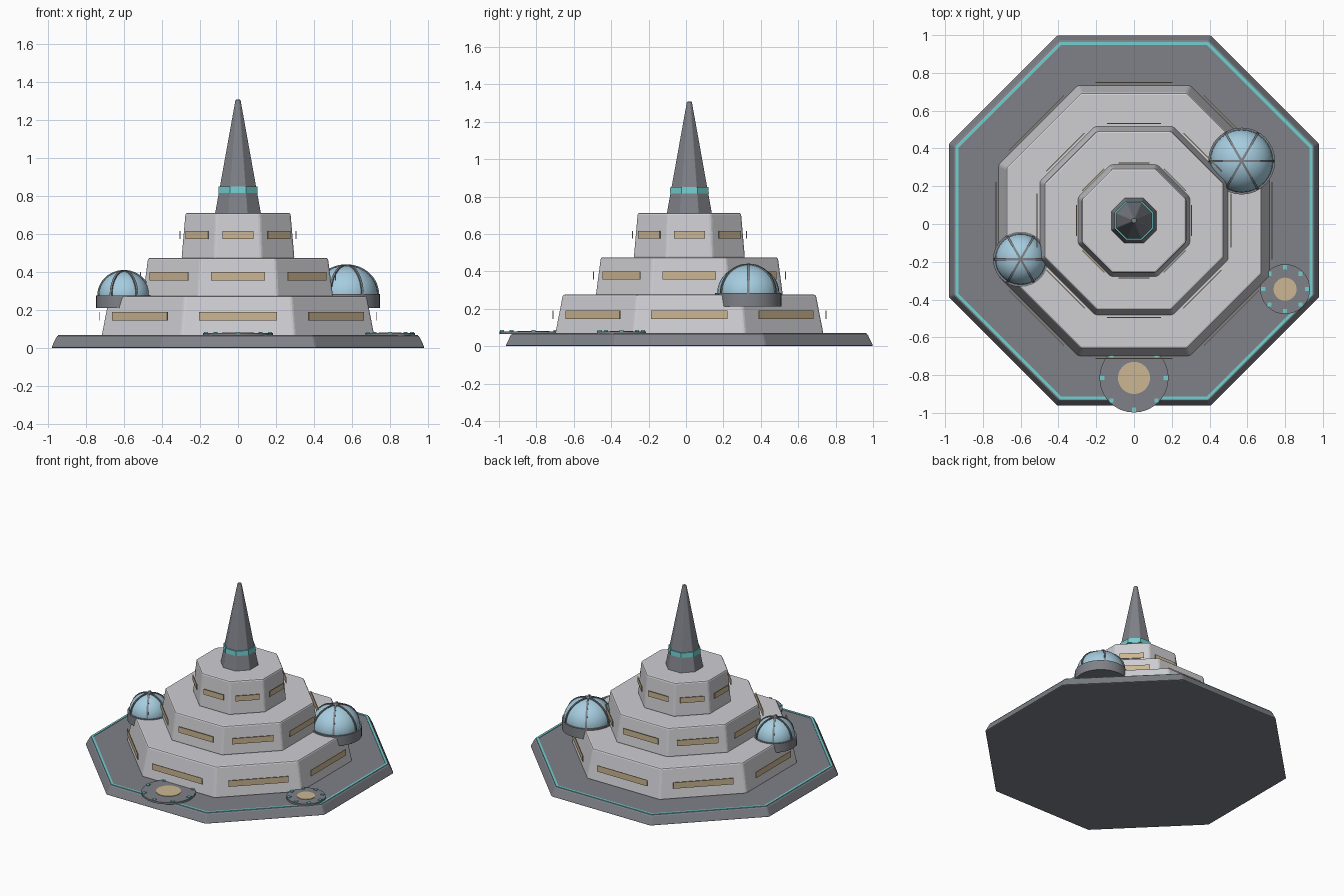
import bpy, bmesh, math
from mathutils import Matrix, Vector

if "Cube" in bpy.data.objects:
    bpy.data.objects.remove(bpy.data.objects["Cube"])

CY = 0.018                       # y of the tower axis
C8 = math.cos(math.pi / 8)


def material(name, rgb):
    m = bpy.data.materials.new(name)
    m.diffuse_color = (*rgb, 1)
    m.use_nodes = True
    m.node_tree.nodes["Principled BSDF"].inputs["Base Color"].default_value = m.diffuse_color
    return m


PALE = material("pale_concrete", (0.62, 0.62, 0.65))
GREY = material("slate_metal", (0.21, 0.22, 0.245))
TEAL = material("teal_light", (0.17, 0.62, 0.63))
TAN = material("warm_tan", (0.60, 0.47, 0.29))
GLASS = material("blue_glass", (0.38, 0.61, 0.74))


def finish(name, bm, mat, smooth=False, bevel=0):
    bmesh.ops.recalc_face_normals(bm, faces=bm.faces)
    me = bpy.data.meshes.new(name)
    bm.to_mesh(me)
    bm.free()
    ob = bpy.data.objects.new(name, me)
    bpy.context.collection.objects.link(ob)
    me.materials.append(mat)
    if bevel:
        mod = ob.modifiers.new("soft_edges", 'BEVEL')
        mod.width = bevel
        mod.segments = 2
        mod.limit_method = 'ANGLE'
    if smooth:
        bpy.ops.object.select_all(action='DESELECT')
        ob.select_set(True)
        bpy.context.view_layer.objects.active = ob
        bpy.ops.object.shade_smooth_by_angle(angle=math.radians(35))
    return ob


def octagon(name, a0, a1, z0, z1, mat, bevel=0):
    """Eight-sided frustum given by its bottom and top apothems."""
    bm = bmesh.new()
    m = Matrix.Translation((0, CY, (z0 + z1) / 2)) @ Matrix.Rotation(math.pi / 8, 4, 'Z')
    bmesh.ops.create_cone(bm, cap_ends=True, segments=8, radius1=a0 / C8,
                          radius2=a1 / C8, depth=z1 - z0, matrix=m)
    return finish(name, bm, mat, bevel=bevel)


def disc(name, x, y, r, z0, z1, mat):
    bm = bmesh.new()
    bmesh.ops.create_cone(bm, cap_ends=True, segments=32, radius1=r, radius2=r,
                          depth=z1 - z0, matrix=Matrix.Translation((x, y, (z0 + z1) / 2)))
    return finish(name, bm, mat, smooth=True)


def add_box(bm, matrix, size):
    bmesh.ops.create_cube(bm, size=1, matrix=matrix @ Matrix.Diagonal((*size, 1)))


# Base platform with a light strip near its rim
octagon("base_platform", 0.983, 0.952, 0, 0.065, GREY, bevel=0.008)
bm = bmesh.new()
rings = []
for apothem, z in ((0.930, 0.064), (0.930, 0.069), (0.946, 0.069), (0.946, 0.064)):
    angles = [math.pi / 8 + i * math.pi / 4 for i in range(8)]
    rings.append([bm.verts.new((apothem / C8 * math.cos(a),
                                CY + apothem / C8 * math.sin(a), z)) for a in angles])
for k in range(4):
    a, b = rings[k], rings[(k + 1) % 4]
    for i in range(8):
        j = (i + 1) % 8
        bm.faces.new((a[i], a[j], b[j], b[i]))
finish("rim_light_strip", bm, TEAL)

# Three stepped tiers, each with a window plate in front of every side
tiers = [  # bottom apothem, top apothem, z0, z1, window distance, width, z centre, height
    (0.718, 0.676, 0.06, 0.275, 0.730, 0.41, 0.168, 0.045),
    (0.500, 0.473, 0.27, 0.475, 0.513, 0.285, 0.378, 0.043),
    (0.297, 0.276, 0.47, 0.712, 0.305, 0.165, 0.595, 0.040),
]
for n, (a0, a1, z0, z1, dist, width, wz, wh) in enumerate(tiers, 1):
    octagon(f"tier_{n}", a0, a1, z0, z1, PALE, bevel=0.01)
    bm = bmesh.new()
    for i in range(8):
        m = (Matrix.Translation((0, CY, wz)) @ Matrix.Rotation(i * math.pi / 4, 4, 'Z')
             @ Matrix.Translation((dist, 0, 0)))
        add_box(bm, m, (0.005, width, wh))
    finish(f"tier_{n}_windows", bm, TAN)

# Spire with a light band
octagon("spire", 0.122, 0.013, 0.70, 1.307, GREY, bevel=0.003)
octagon("spire_light_band", 0.104, 0.102, 0.815, 0.85, TEAL)


def dome(name, x, y, r, collar_r, z0, z1, top):
    """Ribbed glass dome on a round collar."""
    disc(name + "_collar", x, y, collar_r, z0, z1, GREY)
    h = top - z1
    bm = bmesh.new()
    bmesh.ops.create_uvsphere(bm, u_segments=32, v_segments=16, radius=r)
    bmesh.ops.bisect_plane(bm, geom=bm.verts[:] + bm.edges[:] + bm.faces[:],
                           plane_co=(0, 0, -0.001), plane_no=(0, 0, 1), clear_inner=True)
    bmesh.ops.transform(bm, verts=bm.verts, matrix=Matrix.Translation((x, y, z1))
                        @ Matrix.Diagonal((1, 1, h / r, 1)))
    finish(name + "_glass", bm, GLASS, smooth=True)
    # Ribs: three square-section arches crossing at the top
    bm = bmesh.new()
    for k in range(3):
        a = k * math.pi / 3
        out, side = Vector((math.cos(a), math.sin(a), 0)), Vector((-math.sin(a), math.cos(a), 0))
        previous = None
        for i in range(25):
            t = math.pi * i / 24
            section = []
            for d, s in ((-0.006, -1), (0.006, -1), (0.006, 1), (-0.006, 1)):
                p = (Vector((x, y, z1)) + out * (r + d) * math.cos(t)
                     + side * 0.006 * s + Vector((0, 0, (h + d) * math.sin(t))))
                section.append(bm.verts.new(p))
            if previous:
                for q in range(4):
                    w = (q + 1) % 4
                    bm.faces.new((previous[q], previous[w], section[w], section[q]))
            else:
                bm.faces.new(section)
            previous = section
        bm.faces.new(previous)
    finish(name + "_ribs", bm, GREY)


dome("large_dome", 0.57, 0.333, 0.166, 0.177, 0.212, 0.285, 0.435)
dome("small_dome", -0.60, -0.187, 0.134, 0.146, 0.212, 0.278, 0.405)


def pad(name, x, y, r, centre_r, light_r):
    """Landing pad with a tan centre and eight edge lights."""
    disc(name, x, y, r, 0.066, 0.079, GREY)
    disc(name + "_centre", x, y, centre_r, 0.078, 0.082, TAN)
    bm = bmesh.new()
    for i in range(8):
        a = i * math.pi / 4
        m = Matrix.Translation((x + light_r * math.cos(a), y + light_r * math.sin(a), 0.081))
        add_box(bm, m, (0.022, 0.022, 0.009))
    finish(name + "_lights", bm, TEAL)


pad("large_pad", 0, -0.815, 0.183, 0.085, 0.168)
pad("small_pad", 0.80, -0.345, 0.132, 0.061, 0.116)
